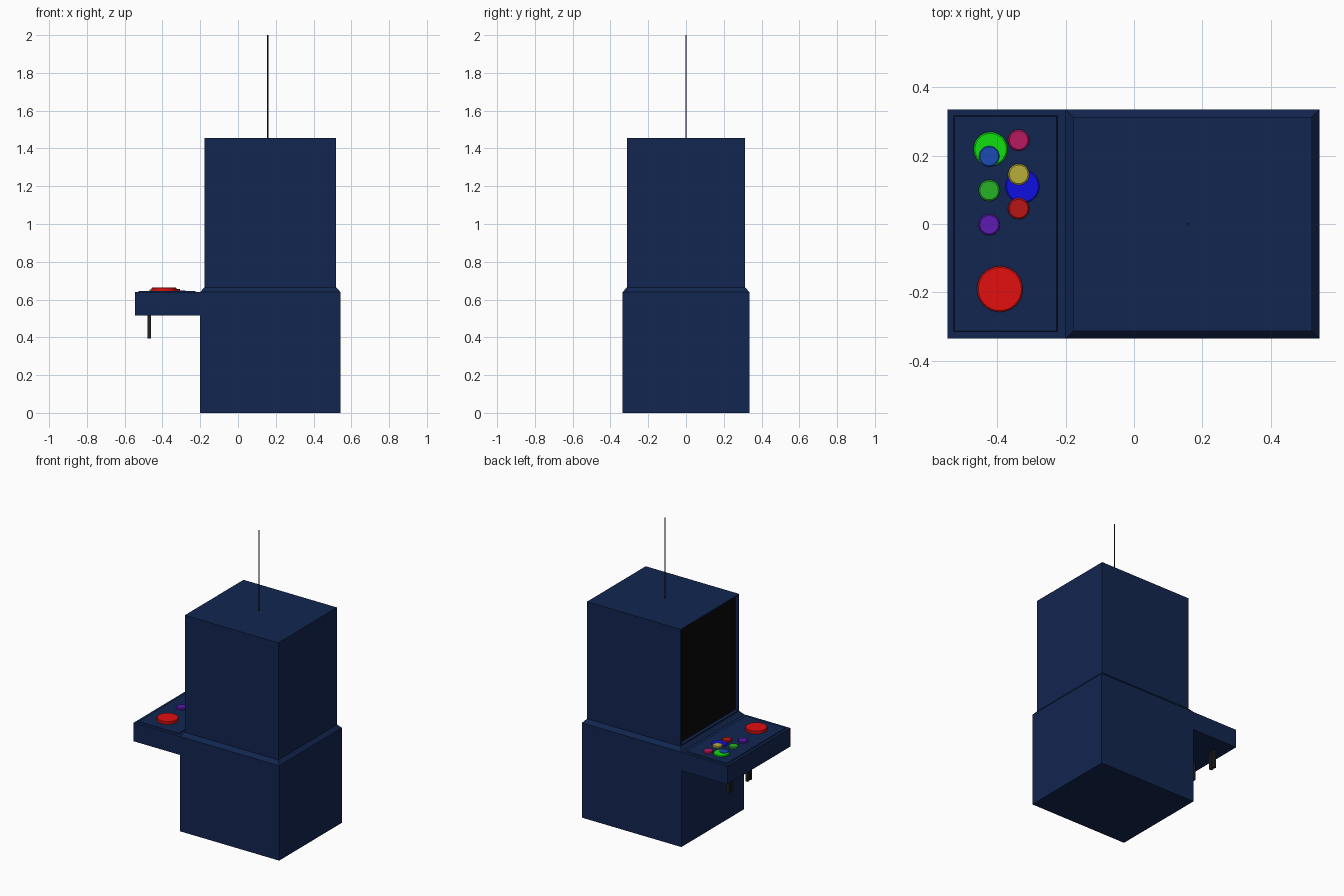
import bpy, bmesh, math

if "Cube" in bpy.data.objects:
    bpy.data.objects.remove(bpy.data.objects["Cube"])


def mat(name, r, g, b):
    m = bpy.data.materials.new(name)
    m.diffuse_color = (r, g, b, 1)
    m.use_nodes = True
    m.node_tree.nodes["Principled BSDF"].inputs["Base Color"].default_value = m.diffuse_color
    return m


NAVY = mat("navy", 0.006, 0.019, 0.08)
BLACK = mat("black", 0.003, 0.003, 0.003)
DARK = mat("dark_metal", 0.015, 0.015, 0.015)


def finish(name, bm, *mats):
    bmesh.ops.recalc_face_normals(bm, faces=bm.faces)
    me = bpy.data.meshes.new(name)
    bm.to_mesh(me)
    bm.free()
    for m in mats:
        me.materials.append(m)
    ob = bpy.data.objects.new(name, me)
    bpy.context.collection.objects.link(ob)
    return ob


def box_bm(x0, x1, y0, y1, z0, z1):
    bm = bmesh.new()
    bmesh.ops.create_cube(bm, size=1)
    for v in bm.verts:
        v.co = (x1 if v.co.x > 0 else x0, y1 if v.co.y > 0 else y0, z1 if v.co.z > 0 else z0)
    return bm


def face_towards(bm, axis, sign):
    return max(bm.faces, key=lambda f: sign * f.calc_center_median()[axis])


def inset(bm, face, width, depth):
    bmesh.ops.inset_region(bm, faces=[face], thickness=width)
    face.normal_update()
    shift = -face.normal * depth
    new = bmesh.ops.extrude_discrete_faces(bm, faces=[face])["faces"][0]
    bmesh.ops.translate(bm, vec=shift, verts=new.verts)
    return new


def lathe(name, profile, x, y, material, segs=32):
    """Closed round part from (radius, z) rings."""
    bm = bmesh.new()
    rings = [[bm.verts.new((x + r * math.cos(2 * math.pi * i / segs),
                            y + r * math.sin(2 * math.pi * i / segs), z))
              for i in range(segs)] for r, z in profile]
    for a, b in zip(rings, rings[1:]):
        for i in range(segs):
            j = (i + 1) % segs
            bm.faces.new((a[i], a[j], b[j], b[i]))
    bm.faces.new(rings[0][::-1])
    bm.faces.new(rings[-1])
    ob = finish(name, bm, material)
    for p in ob.data.polygons:
        p.use_smooth = len(p.vertices) == 4
    bpy.context.view_layer.objects.active = ob
    ob.select_set(True)
    bpy.ops.object.shade_smooth_by_angle(angle=math.radians(30))
    ob.select_set(False)
    return ob


# cabinet: base, sloped shoulder and head as one shell
bm = box_bm(-0.2, 0.542, -0.335, 0.335, 0, 0.64)
bm.normal_update()
top = face_towards(bm, 2, 1)
bmesh.ops.inset_region(bm, faces=[top], thickness=0.031)
for v in top.verts:
    v.co.z = 0.665
up = bmesh.ops.extrude_discrete_faces(bm, faces=[top])["faces"][0]
for v in up.verts:
    v.co.z = 1.455
bm.normal_update()
# recessed screen in the head, facing the controls
front = min((f for f in bm.faces if f.calc_center_median().z > 0.9 and abs(f.normal.x) > 0.9),
            key=lambda f: f.calc_center_median().x)
inset(bm, front, 0.012, 0.022).material_index = 1
finish("cabinet", bm, NAVY, BLACK)

# control shelf
finish("control_shelf", box_bm(-0.545, -0.2, -0.335, 0.335, 0.515, 0.64), NAVY)

# raised control plate with chamfered rim
bm = box_bm(-0.528, -0.223, -0.315, 0.317, 0.639, 0.645)
for v in bm.verts:
    if v.co.z > 0.642:
        v.co.x += 0.003 if v.co.x < -0.4 else -0.003
        v.co.y += 0.003 if v.co.y < 0 else -0.003
finish("control_plate", bm, NAVY)


# push buttons: name, x, y, radius, top height, colour
buttons = [
    ("large_red_button", -0.392, -0.19, 0.067, 0.663, (0.76, 0.005, 0.005)),
    ("large_green_button", -0.419, 0.219, 0.050, 0.654, (0.005, 0.74, 0.005)),
    ("large_blue_button", -0.326, 0.110, 0.050, 0.649, (0.005, 0.005, 0.76)),
    ("small_magenta_button", -0.337, 0.245, 0.031, 0.656, (0.48, 0.01, 0.12)),
    ("small_yellow_button", -0.337, 0.145, 0.031, 0.656, (0.48, 0.42, 0.04)),
    ("small_red_button", -0.337, 0.045, 0.031, 0.656, (0.48, 0.008, 0.008)),
    ("small_blue_button", -0.423, 0.198, 0.031, 0.656, (0.01, 0.07, 0.45)),
    ("small_green_button", -0.423, 0.098, 0.031, 0.656, (0.02, 0.45, 0.02)),
    ("small_purple_button", -0.423, -0.002, 0.031, 0.656, (0.11, 0.01, 0.45)),
]
for name, x, y, r, z, col in buttons:
    lathe(name, [(r, 0.64), (r, z - 0.003), (r - 0.004, z)], x, y, mat(name, *col))

# paired connectors hanging under the shelf
for n, yc in enumerate((0.2, 0.0)):
    for s in (-1, 1):
        y = yc + s * 0.014
        finish(f"hanging_connector_{n}_{'a' if s < 0 else 'b'}",
               box_bm(-0.478, -0.46, y - 0.009, y + 0.009, 0.395, 0.517), DARK)

# antenna on the roof
lathe("antenna", [(0.0035, 1.45), (0.0035, 2.0)], 0.157, 0, DARK, 12)
